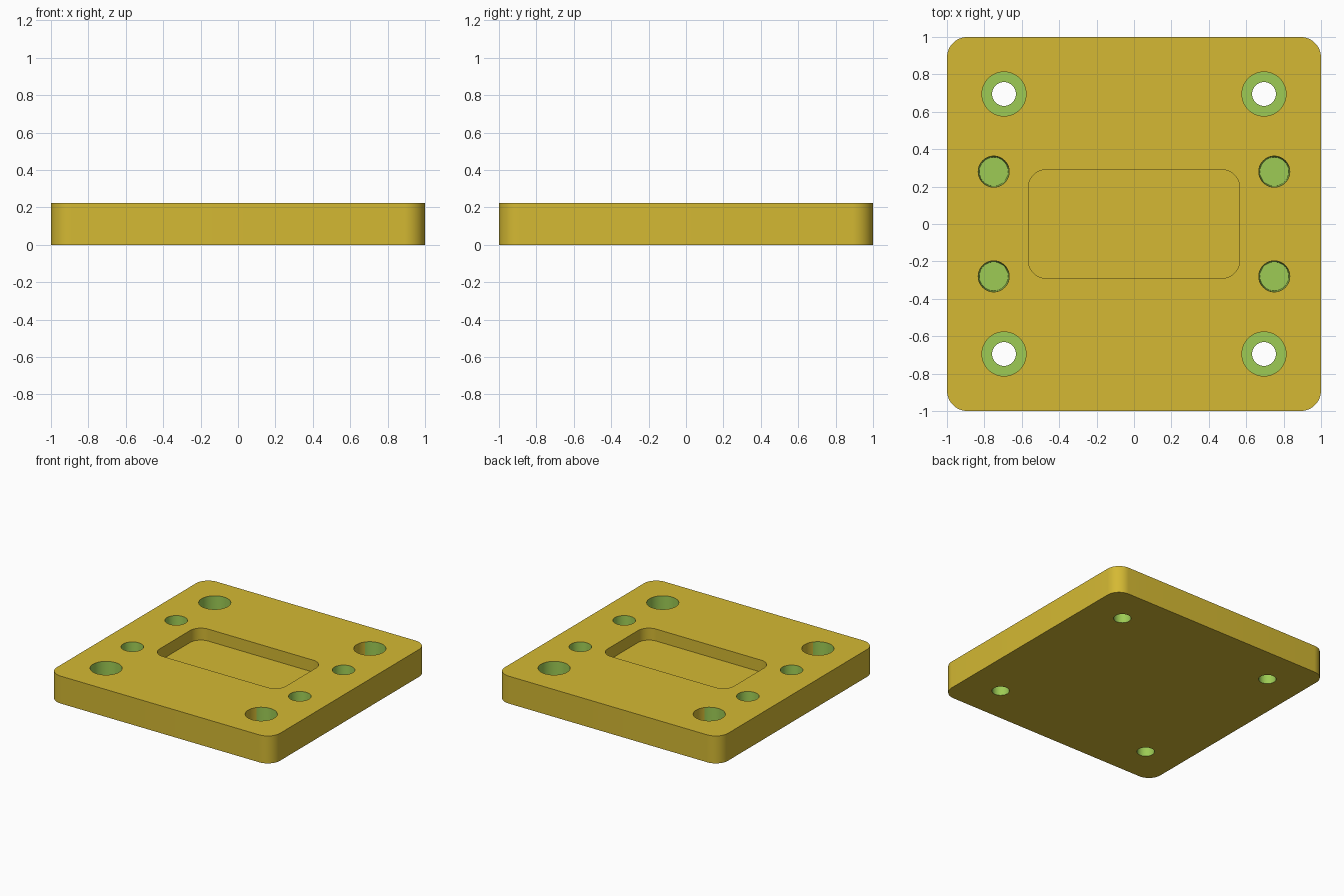
import bpy, bmesh, math

if "Cube" in bpy.data.objects:
    bpy.data.objects.remove(bpy.data.objects["Cube"])

H = 0.222          # plate thickness
SEG = 48


def material(name, rgb):
    m = bpy.data.materials.new(name)
    m.diffuse_color = (*rgb, 1)
    m.use_nodes = True
    m.node_tree.nodes["Principled BSDF"].inputs["Base Color"].default_value = m.diffuse_color
    return m


def circle(r, cx, cy):
    return [(cx + r * math.cos(2 * math.pi * i / SEG), cy + r * math.sin(2 * math.pi * i / SEG))
            for i in range(SEG)]


def rounded_rect(hx, hy, r, n=12):
    pts = []
    for k, (sx, sy) in enumerate([(1, 1), (-1, 1), (-1, -1), (1, -1)]):
        for i in range(n + 1):
            a = math.pi / 2 * (k + i / n)
            pts.append((sx * (hx - r) + r * math.cos(a), sy * (hy - r) + r * math.sin(a)))
    return pts


def stack(name, rings):
    """Closed solid from (outline, z) rings listed from bottom to top."""
    bm = bmesh.new()
    loops = [[bm.verts.new((x, y, z)) for x, y in pts] for pts, z in rings]
    for a, b in zip(loops, loops[1:]):
        for i in range(len(a)):
            j = (i + 1) % len(a)
            bm.faces.new((a[i], a[j], b[j], b[i]))
    bm.faces.new(loops[0][::-1])
    bm.faces.new(loops[-1])
    bmesh.ops.recalc_face_normals(bm, faces=bm.faces)
    me = bpy.data.meshes.new(name)
    bm.to_mesh(me)
    bm.free()
    ob = bpy.data.objects.new(name, me)
    bpy.context.collection.objects.link(ob)
    return ob


# Plate with rounded corners
outline = rounded_rect(1, 1, 0.11)
plate = stack("plate", [(outline, 0), (outline, H)])

# Centre pocket
pocket = rounded_rect(0.565, 0.29, 0.095)
cutters = [stack("pocket_cutter", [(pocket, H - 0.097), (pocket, H + 0.1)])]

for sx in (-1, 1):
    for sy in (-1, 1):
        # Counterbored screw holes
        x, y = 0.695 * sx, 0.695 * sy
        small, big = circle(0.064, x, y), circle(0.118, x, y)
        cutters.append(stack("screw_hole_cutter", [(small, -0.1), (small, H - 0.122),
                                                   (big, H - 0.122), (big, H + 0.1)]))
        # Blind holes, slightly tapered
        x, y = 0.75 * sx, 0.28 * sy
        low, top = circle(0.077, x, y), circle(0.083, x, y)
        cutters.append(stack("blind_hole_cutter", [(low, H - 0.167), (top, H), (top, H + 0.1)]))

# Cut everything out of the plate
bpy.context.view_layer.objects.active = plate
plate.select_set(True)
for c in cutters:
    mod = plate.modifiers.new("cut", 'BOOLEAN')
    mod.operation = 'DIFFERENCE'
    mod.solver = 'EXACT'
    mod.object = c
    bpy.ops.object.modifier_apply(modifier=mod.name)
    bpy.data.objects.remove(c)

# Yellow body, green hole interiors
plate.data.materials.clear()
plate.data.materials.append(material("mustard yellow", (0.66, 0.485, 0.033)))
plate.data.materials.append(material("leaf green", (0.337, 0.597, 0.09)))
for f in plate.data.polygons:
    x, y, z = abs(f.center.x), abs(f.center.y), f.center.z
    in_hole = 0.6 < x < 0.95 and y < 0.95 and 0.001 < z < H - 0.001
    f.material_index = 1 if in_hole else 0

bpy.ops.object.shade_smooth_by_angle(angle=math.radians(30))
